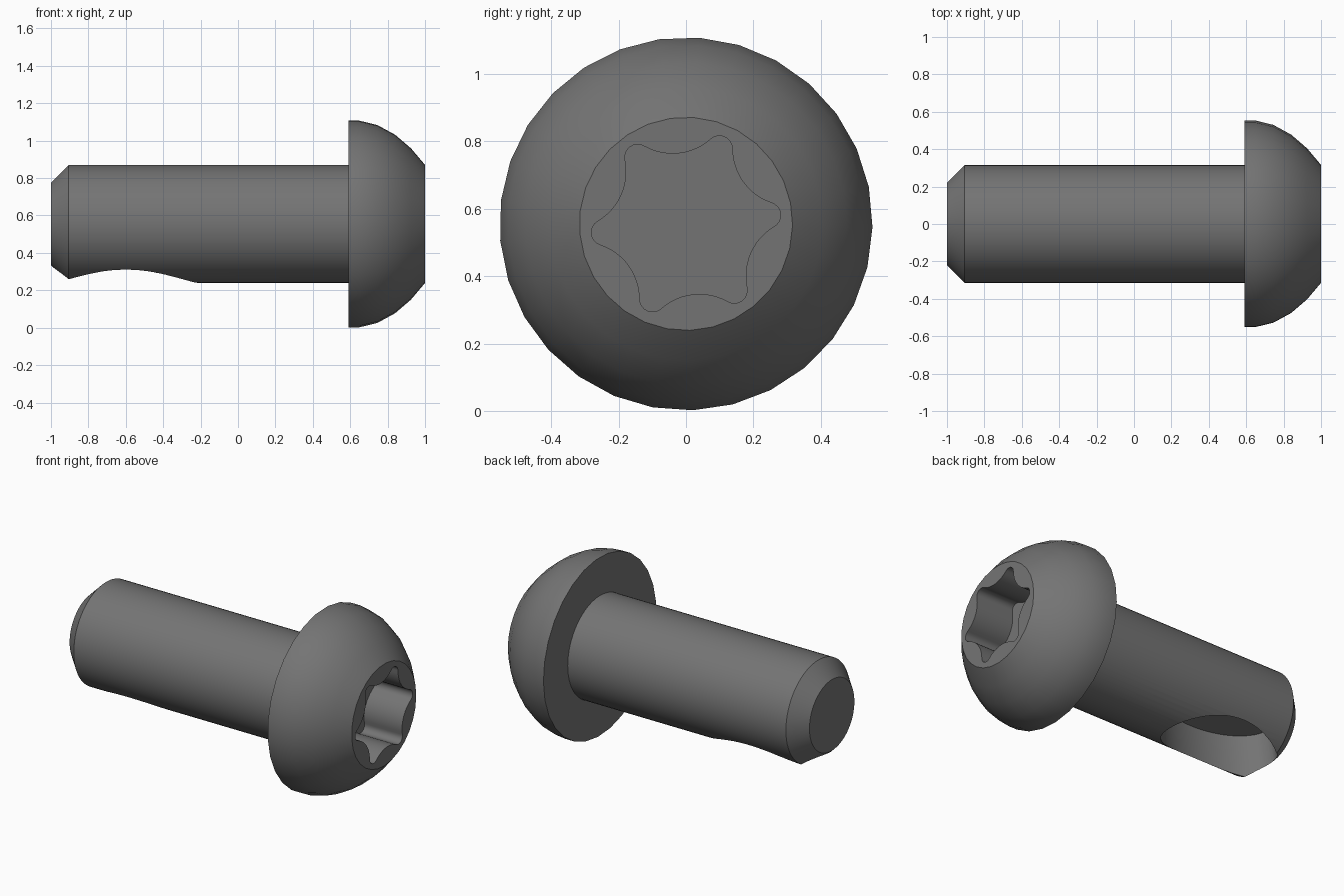
import bpy, bmesh, math
from mathutils import Matrix, Vector

if "Cube" in bpy.data.objects:
    bpy.data.objects.remove(bpy.data.objects["Cube"])

R_HEAD = 0.553
CZ = 0.555                      # height of the screw axis
TURN = math.radians(6)          # roll of socket and pocket about the axis

steel = bpy.data.materials.new("dark grey steel")
steel.diffuse_color = (0.175, 0.175, 0.175, 1)
steel.use_nodes = True
steel.node_tree.nodes["Principled BSDF"].inputs["Base Color"].default_value = steel.diffuse_color


def make(name, bm):
    bmesh.ops.recalc_face_normals(bm, faces=bm.faces)
    me = bpy.data.meshes.new(name)
    bm.to_mesh(me)
    bm.free()
    me.materials.append(steel)
    ob = bpy.data.objects.new(name, me)
    ob.location.z = CZ
    bpy.context.collection.objects.link(ob)
    return ob


def lathe(name, profile, n, start=0.0):
    """Solid of revolution about x from (x, radius) points, with flat ends."""
    bm = bmesh.new()
    rings = []
    for x, r in profile:
        rings.append([bm.verts.new((x, r * math.cos(start + math.tau * i / n),
                                    r * math.sin(start + math.tau * i / n))) for i in range(n)])
    for a, b in zip(rings, rings[1:]):
        for i in range(n):
            j = (i + 1) % n
            bm.faces.new((a[i], a[j], b[j], b[i]))
    bm.faces.new(rings[0])
    bm.faces.new(rings[-1])
    return make(name, bm)


def prism(name, points, offset):
    bm = bmesh.new()
    face = bm.faces.new([bm.verts.new(p) for p in points])
    top = bmesh.ops.extrude_face_region(bm, geom=[face])["geom"]
    bmesh.ops.translate(bm, vec=offset, verts=[g for g in top if isinstance(g, bmesh.types.BMVert)])
    ob = make(name, bm)
    ob.rotation_euler.x = TURN
    ob.hide_render = True
    return ob


def cut_and_smooth(ob, cutter):
    bpy.context.view_layer.update()
    mod = ob.modifiers.new("cut", 'BOOLEAN')
    mod.operation, mod.solver, mod.object = 'DIFFERENCE', 'EXACT', cutter
    bpy.ops.object.select_all(action='DESELECT')
    ob.select_set(True)
    bpy.context.view_layer.objects.active = ob
    bpy.ops.object.modifier_apply(modifier=mod.name)
    bpy.data.objects.remove(cutter)
    bpy.ops.object.shade_smooth_by_angle(angle=math.radians(28))


# Domed head
head = lathe("head", [(0.59, R_HEAD), (0.65, R_HEAD), (0.745, 0.53), (0.84, 0.478),
                      (0.925, 0.405), (1.0, 0.316)], 29, math.radians(-1))

# Shaft with chamfered tip
shaft = lathe("shaft", [(-1.0, 0.22), (-0.905, 0.315), (0.62, 0.315)], 64)

# Six-lobed socket: small round tips joined by large inward arcs
tip_r, tip_d, dip_r, dip_d = 0.038, 0.244, 0.17, 0.38
tip_c = Vector((tip_d, 0))
dip_c = Vector((dip_d * math.cos(math.pi / 6), dip_d * math.sin(math.pi / 6)))
lean = (dip_c - tip_c).to_2d()
a1 = math.atan2(lean.y, lean.x)          # tangent angle on the tip
a2 = a1 + math.pi                        # same point seen from the arc centre
mid = math.pi + math.pi / 6              # deepest point of the arc
outline = []
for k in range(6):
    rot = Matrix.Rotation(k * math.pi / 3, 2)
    for i in range(9):
        t = -a1 + 2 * a1 * i / 8
        outline.append(rot @ (tip_c + tip_r * Vector((math.cos(t), math.sin(t)))))
    for i in range(1, 12):
        t = a2 + 2 * (mid - a2) * i / 12
        outline.append(rot @ (dip_c + dip_r * Vector((math.cos(t), math.sin(t)))))
socket = prism("socket_cutter", [(0.74, p.x, p.y) for p in outline], (0.5, 0, 0))
cut_and_smooth(head, socket)

# Oval pocket in the underside of the shaft, flat at the axis
oval = [(-0.6 + 0.388 * math.cos(math.tau * i / 64), 0.223 * math.sin(math.tau * i / 64), -0.005)
        for i in range(64)]
pocket = prism("pocket_cutter", oval, (0, 0, -0.6))
cut_and_smooth(shaft, pocket)
